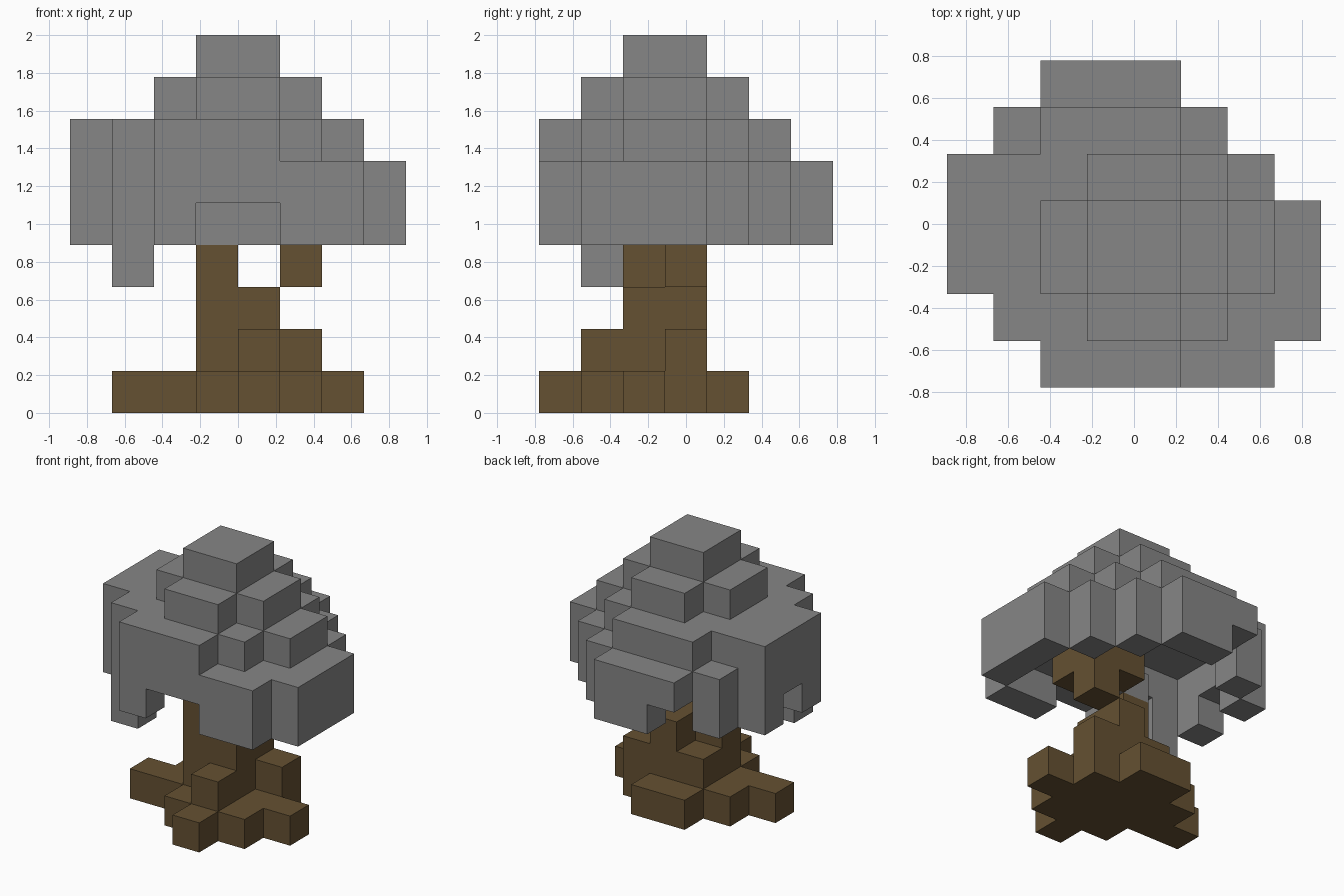
import bpy
import bmesh
from mathutils import Vector

cube = bpy.data.objects.get("Cube")
if cube:
    bpy.data.objects.remove(cube, do_unlink=True)

UNIT = 2 / 9  # edge of one block
ORIGIN = Vector((-4, -3.5, 0))

# Each layer lists its rows from front to back; '#' is a block, '.' is empty.
TRUNK = {
    0: ["....#...", "...###..", ".######.", "..####..", "...##..."],
    1: ["........", "....#...", "...##...", "...###.."],
    2: ["........", "........", "...##...", "....#..."],
    3: ["........", "........", "...#....", ".....#.."],
    4: ["........", "........", ".....#..", "....##.."],
}
CROWN = {
    3: ["........", ".#......"],
    4: ["..#..##.", ".#.....#", "#..##..#", ".......#",
        "#.....#.", ".#...#..", "...##..."],
    5: ["..#####.", ".#######", "#...####", "#...####",
        "#...###.", ".#####..", "..###..."],
    6: ["..###...", ".#####..", "#######.", "#######.", "######..", "..###..."],
    7: ["........", "...##...", "..####..", "..####..", "...##..."],
    8: ["........", "........", "...##...", "...##..."],
}


def material(name, color):
    mat = bpy.data.materials.new(name)
    mat.use_nodes = True
    mat.diffuse_color = color
    mat.node_tree.nodes["Principled BSDF"].inputs["Base Color"].default_value = color
    return mat


def block_shell(name, layers, mat):
    """Outer skin of a stack of block layers, with flat areas merged."""
    cells = {(i, j, k) for k, rows in layers.items()
             for j, row in enumerate(rows)
             for i, mark in enumerate(row) if mark == "#"}
    bm = bmesh.new()
    for cell in sorted(cells):
        center = Vector(cell) + Vector((0.5, 0.5, 0.5))
        for axis in range(3):
            for side in (-1, 1):
                normal = Vector((0, 0, 0))
                normal[axis] = side
                if tuple(int(c + n) for c, n in zip(cell, normal)) in cells:
                    continue
                u = Vector((0, 0, 0))
                u[(axis + 1) % 3] = 0.5
                v = normal.cross(u)
                mid = center + normal / 2
                corners = (mid - u - v, mid + u - v, mid + u + v, mid - u + v)
                bm.faces.new([bm.verts.new((p + ORIGIN) * UNIT) for p in corners])
    bmesh.ops.remove_doubles(bm, verts=bm.verts[:], dist=0.001)
    bmesh.ops.dissolve_limit(bm, angle_limit=0.01, verts=bm.verts[:], edges=bm.edges[:])
    mesh = bpy.data.meshes.new(name)
    bm.to_mesh(mesh)
    bm.free()
    mesh.materials.append(mat)
    obj = bpy.data.objects.new(name, mesh)
    bpy.context.collection.objects.link(obj)
    return obj


# Trunk with roots and branches
block_shell("trunk", TRUNK, material("bark brown", (0.13, 0.082, 0.032, 1)))

# Stepped, hollow leaf crown
block_shell("leaf_crown", CROWN, material("leaf grey", (0.24, 0.24, 0.24, 1)))
